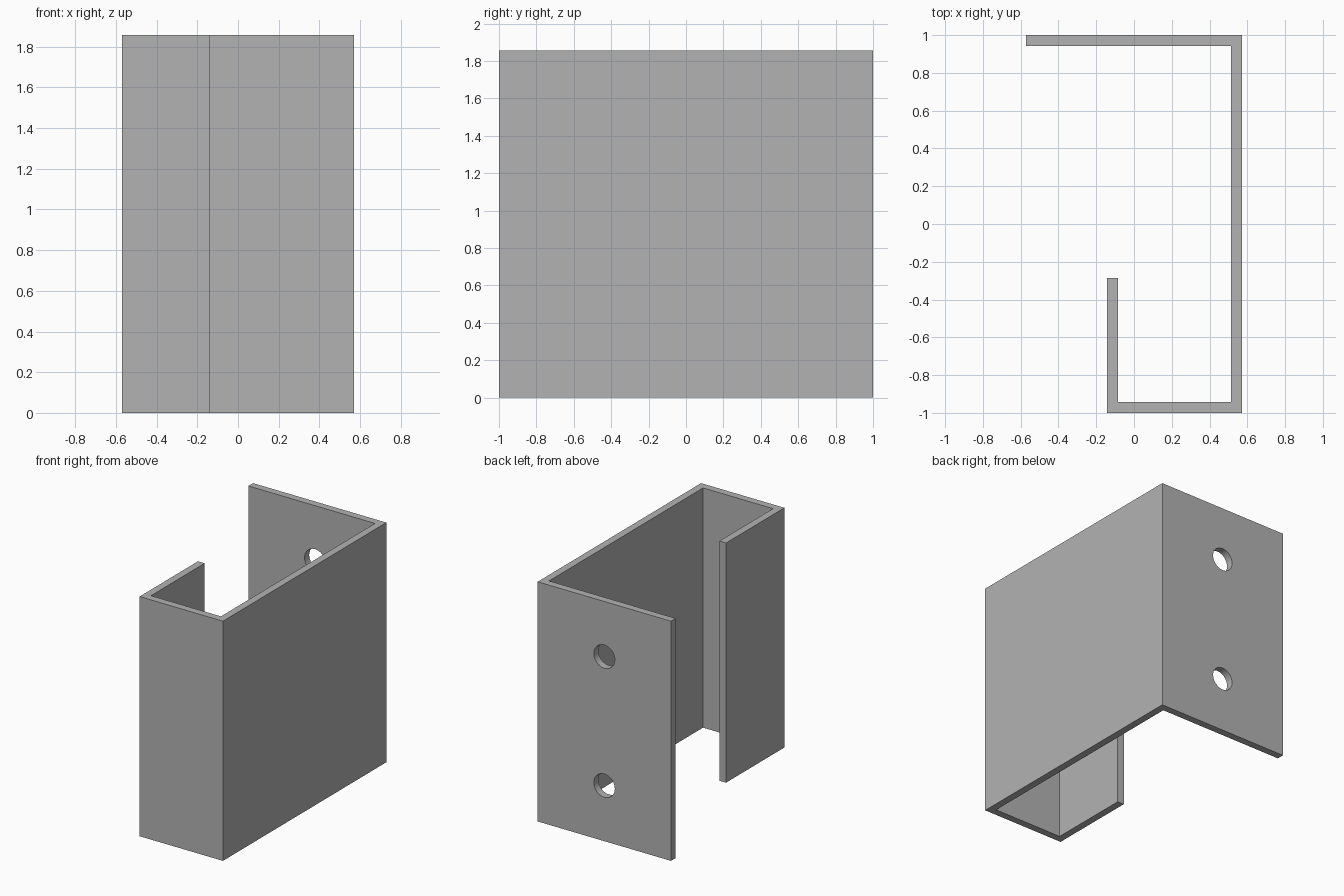
import bpy
import bmesh
import math
from mathutils import Matrix, Vector

cube = bpy.data.objects.get("Cube")
if cube:
    bpy.data.objects.remove(cube, do_unlink=True)

# Dimensions
HEIGHT = 1.857
T = 0.057            # sheet thickness
X, Y = 0.571, 1.0    # half width and half depth
LIP_X, LIP_Y = -0.143, -0.286
HOLE_RADIUS = 0.09
HOLE_HEIGHTS = (0.43, 1.43)

# Plain grey metal
grey = bpy.data.materials.new("grey metal")
grey.use_nodes = True
grey.diffuse_color = (0.45, 0.45, 0.45, 1)
grey.node_tree.nodes["Principled BSDF"].inputs["Base Color"].default_value = (0.45, 0.45, 0.45, 1)


def add_object(name, bm):
    bmesh.ops.recalc_face_normals(bm, faces=bm.faces[:])
    mesh = bpy.data.meshes.new(name)
    bm.to_mesh(mesh)
    bm.free()
    mesh.materials.append(grey)
    obj = bpy.data.objects.new(name, mesh)
    bpy.context.collection.objects.link(obj)
    return obj


# Bent sheet: back flange, side wall, front flange and return lip
profile = [
    (-X, Y), (-X, Y - T), (X - T, Y - T), (X - T, -Y + T),
    (LIP_X + T, -Y + T), (LIP_X + T, LIP_Y), (LIP_X, LIP_Y),
    (LIP_X, -Y), (X, -Y), (X, Y),
]
bm = bmesh.new()
base = bm.faces.new([bm.verts.new((x, y, 0)) for x, y in profile])
extruded = bmesh.ops.extrude_face_region(bm, geom=[base])["geom"]
top_verts = [v for v in extruded if isinstance(v, bmesh.types.BMVert)]
bmesh.ops.translate(bm, verts=top_verts, vec=Vector((0, 0, HEIGHT)))
bracket = add_object("bracket", bm)

# Screw holes through the back flange
bm = bmesh.new()
for z in HOLE_HEIGHTS:
    place = Matrix.Translation((0, Y - T / 2, z)) @ Matrix.Rotation(math.pi / 2, 4, 'X')
    bmesh.ops.create_cone(bm, cap_ends=True, segments=48, radius1=HOLE_RADIUS,
                          radius2=HOLE_RADIUS, depth=4 * T, matrix=place)
cutter = add_object("screw_hole_cutter", bm)
cutter.hide_render = True

holes = bracket.modifiers.new("screw holes", 'BOOLEAN')
holes.operation = 'DIFFERENCE'
holes.solver = 'EXACT'
holes.object = cutter

# Apply the cut, then smooth only the hole walls
bpy.ops.object.select_all(action='DESELECT')
bracket.select_set(True)
bpy.context.view_layer.objects.active = bracket
bpy.ops.object.modifier_apply(modifier=holes.name)
bpy.data.objects.remove(cutter, do_unlink=True)
bpy.ops.object.shade_smooth_by_angle(angle=math.radians(30))
